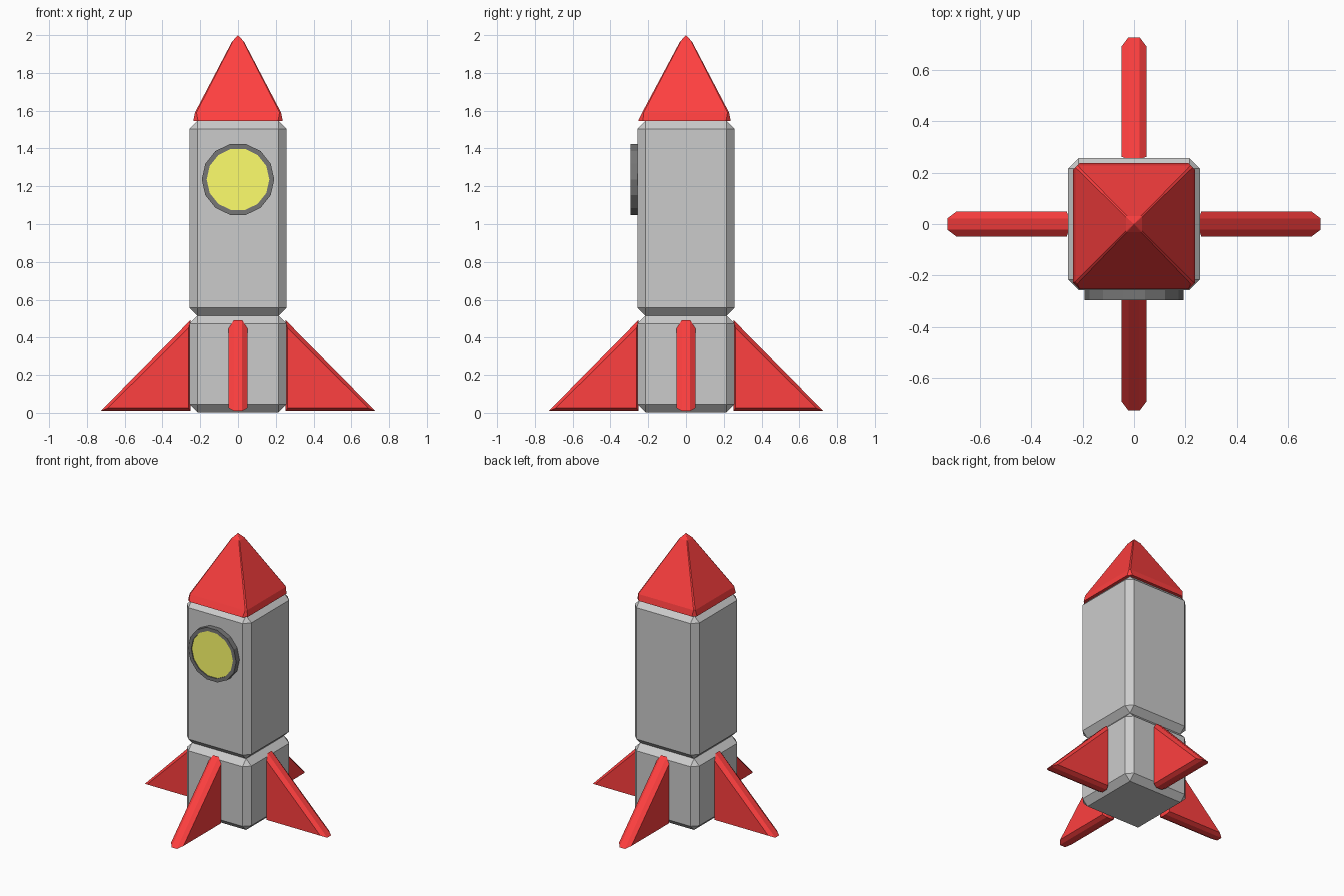
import bpy, bmesh
from math import pi, cos, sin
from mathutils import Matrix, Vector

if "Cube" in bpy.data.objects:
    bpy.data.objects.remove(bpy.data.objects["Cube"])


def material(name, rgb):
    m = bpy.data.materials.new(name)
    m.diffuse_color = (*rgb, 1)
    m.use_nodes = True
    m.node_tree.nodes["Principled BSDF"].inputs["Base Color"].default_value = m.diffuse_color
    return m


RED = material("red", (1.0, 0.05, 0.05))
YELLOW = material("yellow", (1.0, 1.0, 0.15))
BLACK = material("black", (0.18, 0.18, 0.18))


def finish(name, bm, mat=None):
    bmesh.ops.recalc_face_normals(bm, faces=bm.faces)
    me = bpy.data.meshes.new(name)
    bm.to_mesh(me)
    bm.free()
    ob = bpy.data.objects.new(name, me)
    bpy.context.collection.objects.link(ob)
    if mat:
        me.materials.append(mat)
    return ob


def loft(bm, loops, caps=(True, True)):
    """Skin a list of equal-length point loops, optionally closing the ends."""
    rings = [[bm.verts.new(p) for p in loop] for loop in loops]
    for a, b in zip(rings, rings[1:]):
        n = len(a)
        for i in range(n):
            bm.faces.new((a[i], a[(i + 1) % n], b[(i + 1) % n], b[i]))
    for ring, cap in zip((rings[0], rings[-1]), caps):
        if cap:
            bm.faces.new(ring)
    return rings


# Two chamfered body boxes
def body(name, z0, z1):
    bm = bmesh.new()
    bmesh.ops.create_cube(bm, size=1, matrix=Matrix.Translation((0, 0, (z0 + z1) / 2))
                          @ Matrix.Diagonal((0.514, 0.514, z1 - z0, 1)))
    ob = finish(name, bm)
    bev = ob.modifiers.new("chamfer", 'BEVEL')
    bev.width, bev.segments = 0.042, 1


body("lower_body", 0.003, 0.516)
body("upper_body", 0.516, 1.546)


# Nose: square pyramid with clipped corners and a blunted tip
def clipped_square(h, c, z, front=0.0):
    pts = [(h, -h + c), (h, h - c), (h - c, h), (-h + c, h),
           (-h, h - c), (-h, -h + c), (-h + c, -h), (h - c, -h)]
    return [(x, y - (front if y < 0 else 0), z) for x, y in pts]


bm = bmesh.new()
rings = loft(bm, [clipped_square(0.237, 0.025, 1.546, 0.016),
                  clipped_square(0.228, 0.008, 1.59, 0.004),
                  clipped_square(0.032, 0.004, 1.965)], caps=(True, False))
tip = bm.verts.new((0, 0, 2.0))
for i in range(8):
    bm.faces.new((rings[-1][i], rings[-1][(i + 1) % 8], tip))
finish("nose", bm, RED)

# Four triangular fins with chamfered edges
OUTER = [(0.252, 0.01), (0.726, 0.01), (0.252, 0.492)]
INNER = [(0.262, 0.025), (0.69, 0.025), (0.262, 0.45)]
for k, name in enumerate(("right_fin", "back_fin", "left_fin", "front_fin")):
    bm = bmesh.new()
    loft(bm, [[(x, y, z) for x, z in tri] for tri, y in
              ((INNER, -0.049), (OUTER, -0.022), (OUTER, 0.022), (INNER, 0.049))])
    bm.transform(Matrix.Rotation(k * pi / 2, 4, 'Z'))
    finish(name, bm, RED)


# Round window: dark frame and yellow pane
def circle(r, y, n=14):
    return [(r * cos(2 * pi * i / n), y, 1.236 + r * sin(2 * pi * i / n)) for i in range(n)]


bm = bmesh.new()
loft(bm, [circle(0.192, -0.25), circle(0.192, -0.295),
          circle(0.166, -0.295), circle(0.166, -0.28)], caps=(True, False))
finish("window_frame", bm, BLACK)

bm = bmesh.new()
loft(bm, [circle(0.166, -0.28), circle(0.166, -0.288)])
finish("window_pane", bm, YELLOW)
